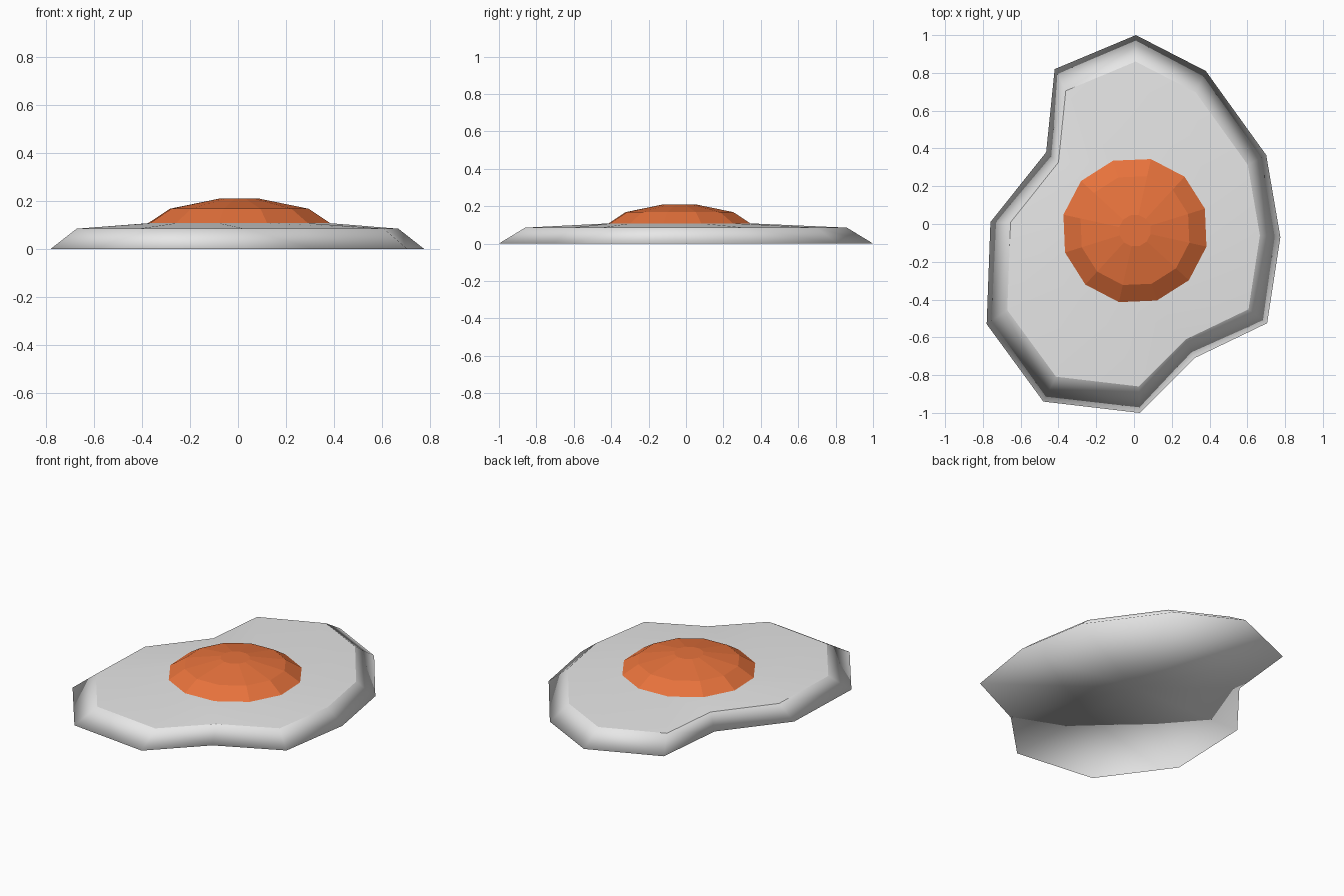
import bpy, bmesh, math

old = bpy.data.objects.get("Cube")
if old:
    bpy.data.objects.remove(old, do_unlink=True)


def material(name, rgb):
    m = bpy.data.materials.new(name)
    m.use_nodes = True
    m.diffuse_color = (*rgb, 1)
    bsdf = m.node_tree.nodes["Principled BSDF"]
    bsdf.inputs["Base Color"].default_value = (*rgb, 1)
    bsdf.inputs["Roughness"].default_value = 0.6
    return m


def loft(name, rings, mat, cap_start=None, cap_end=None):
    """Join equal-length rings with quads; caps are fans to a centre point."""
    bm = bmesh.new()
    loops = [[bm.verts.new(p) for p in ring] for ring in rings]
    n = len(loops[0])
    for a, b in zip(loops, loops[1:]):
        for i in range(n):
            j = (i + 1) % n
            bm.faces.new((a[i], a[j], b[j], b[i]))
    for centre, loop in ((cap_start, loops[0]), (cap_end, loops[-1])):
        if centre:
            c = bm.verts.new(centre)
            for i in range(n):
                bm.faces.new((loop[i], loop[(i + 1) % n], c))
    bmesh.ops.recalc_face_normals(bm, faces=bm.faces)
    mesh = bpy.data.meshes.new(name)
    bm.to_mesh(mesh)
    bm.free()
    mesh.materials.append(mat)
    obj = bpy.data.objects.new(name, mesh)
    bpy.context.collection.objects.link(obj)
    return obj


white = material("egg white", (0.8, 0.8, 0.8))
orange = material("yolk orange", (0.8, 0.17, 0.045))

# Irregular outline of the egg white, clockwise from the back
outline = [(0.01, 1.0), (0.38, 0.81), (0.70, 0.365), (0.775, -0.07),
           (0.705, -0.525), (0.32, -0.71), (0.03, -1.0), (-0.48, -0.94),
           (-0.78, -0.53), (-0.76, 0.01), (-0.465, 0.38), (-0.42, 0.82)]


def scaled(s, z):
    return [(x * s, y * s, z) for x, y in outline]


# Regular twelve-sided yolk rings, in step with the outline
CX, CY, SIDES = 0.005, -0.035, 12


def yolk_ring(r, z):
    angles = [math.radians(77.4 - 360 * i / SIDES) for i in range(SIDES)]
    return [(CX + r * math.cos(a), CY + r * math.sin(a), z) for a in angles]


# Egg white: flat base, sloping skirt, gently rising top
TOP = 0.085
egg_white = loft("egg_white",
                 [scaled(1, 0), scaled(0.86, TOP), yolk_ring(0.385, 0.108)],
                 white, cap_start=(0, 0, 0), cap_end=(CX, CY, 0.108))
mesh = egg_white.data
for p in mesh.polygons:
    p.use_smooth = True
# Crisp crease around the top of the skirt
for e in mesh.edges:
    e.use_edge_sharp = all(abs(mesh.vertices[v].co.z - TOP) < 0.001 for v in e.vertices)

# Yolk: faceted low dome
loft("yolk", [yolk_ring(0.388, 0.108), yolk_ring(0.295, 0.168), yolk_ring(0.085, 0.21)],
     orange, cap_end=(CX, CY, 0.21))
